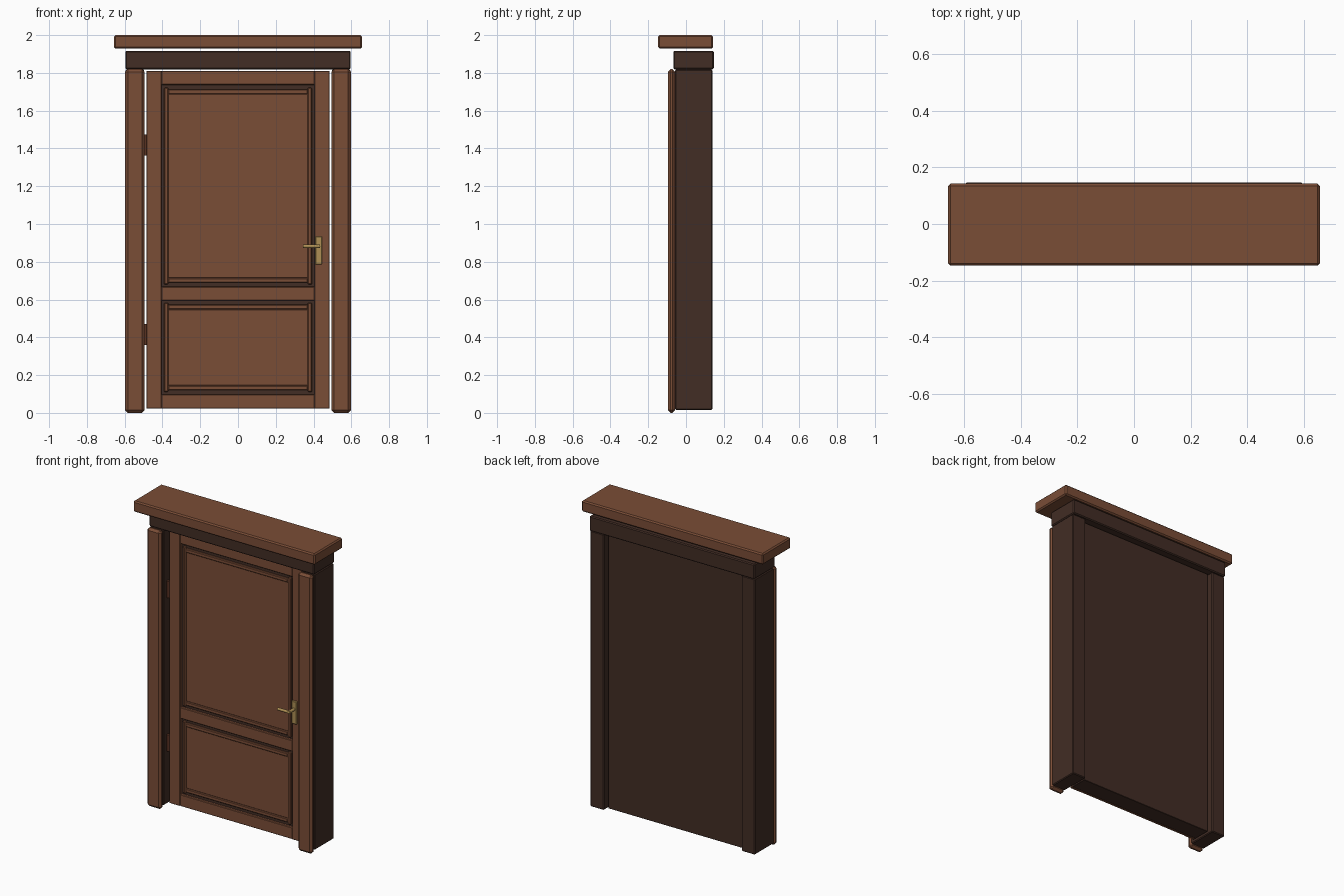
import bpy, bmesh, math
from mathutils import Matrix, Vector

if "Cube" in bpy.data.objects:
    bpy.data.objects.remove(bpy.data.objects["Cube"])


def material(name, rgb):
    m = bpy.data.materials.new(name)
    m.diffuse_color = (*rgb, 1)
    m.use_nodes = True
    m.node_tree.nodes["Principled BSDF"].inputs["Base Color"].default_value = m.diffuse_color
    return m


WOOD = material("warm wood", (0.195, 0.074, 0.037))
DARK = material("dark wood", (0.054, 0.026, 0.018))
BRASS = material("brass", (0.43, 0.28, 0.09))
HINGE = material("rust brown metal", (0.11, 0.035, 0.018))


def finish(bm, name, mat):
    me = bpy.data.meshes.new(name)
    bm.to_mesh(me)
    bm.free()
    me.materials.append(mat)
    ob = bpy.data.objects.new(name, me)
    bpy.context.collection.objects.link(ob)
    return ob


def box(name, x, y, z, mat, bevel=0.003):
    """Chamfered box from (min, max) ranges on each axis."""
    bm = bmesh.new()
    bmesh.ops.create_cube(bm, size=1)
    for v in bm.verts:
        v.co = Vector([(r[0] + r[1]) / 2 + c * (r[1] - r[0])
                       for r, c in zip((x, y, z), v.co)])
    if bevel:
        bmesh.ops.bevel(bm, geom=bm.edges[:], offset=bevel, segments=1,
                        affect='EDGES', clamp_overlap=True)
    return finish(bm, name, mat)


def rod(name, centre, radius, length, axis, mat, sides=12):
    bm = bmesh.new()
    turn = {'X': Matrix.Rotation(math.pi / 2, 4, 'Y'),
            'Y': Matrix.Rotation(math.pi / 2, 4, 'X'),
            'Z': Matrix.Identity(4)}[axis]
    bmesh.ops.create_cone(bm, cap_ends=True, segments=sides, radius1=radius,
                          radius2=radius, depth=length,
                          matrix=Matrix.Translation(centre) @ turn)
    for f in bm.faces:
        f.smooth = len(f.verts) == 4
    for e in bm.edges:
        e.smooth = e.calc_face_angle(0) < 1
    return finish(bm, name, mat)


# Head of the frame
box("cornice", (-0.656, 0.656), (-0.147, 0.143), (1.928, 2.0), WOOD, 0.008)
box("lintel", (-0.596, 0.596), (-0.067, 0.147), (1.819, 1.917), DARK, 0.006)

# Jambs with casing boards in front
for side, s in (("left", -1), ("right", 1)):
    x = sorted((s * 0.497, s * 0.595))
    box(side + "_jamb", x, (-0.057, 0.139), (0.016, 1.818), DARK, 0.005)
    x = sorted((s * 0.495, s * 0.597))
    box(side + "_casing", x, (-0.095, -0.057), (0.0, 1.82), WOOD, 0.014)

# Door leaf: dark core with wooden stiles and rails on its front
FRONT, CORE = -0.02, 0.0
box("door_core", (-0.484, 0.484), (CORE, 0.112), (0.022, 1.81), DARK, 0.002)
for side, s in (("left", -1), ("right", 1)):
    x = sorted((s * 0.405, s * 0.484))
    box(side + "_stile", x, (FRONT, CORE + 0.002), (0.022, 1.81), WOOD)
for name, z in (("bottom", (0.022, 0.098)), ("middle", (0.595, 0.668)),
                ("top", (1.737, 1.81))):
    box(name + "_rail", (-0.405, 0.405), (FRONT + 0.002, CORE + 0.002), z, WOOD)

# Panels, each framed by a raised moulding inside a dark groove
for name, z0, z1 in (("lower", 0.12, 0.573), ("upper", 0.689, 1.713)):
    w = 0.025
    box(name + "_panel", (-0.37, 0.37), (-0.008, CORE + 0.002),
        (z0 + w, z1 - w), WOOD, 0.002)
    for side, s in (("left", -1), ("right", 1)):
        x = sorted((s * 0.369, s * 0.391))
        box(f"{name}_{side}_moulding", x, (-0.016, CORE + 0.002),
            (z0 - 0.01, z1 + 0.01), WOOD, 0.005)
    for end, a in (("bottom", z0), ("top", z1 - w)):
        box(f"{name}_{end}_moulding", (-0.37, 0.37), (-0.015, CORE + 0.002),
            (a, a + w), WOOD, 0.004)

# Hinges in the gap beside the left stile
for name, z in (("lower", 0.415), ("upper", 1.418)):
    rod(name + "_hinge", (-0.491, -0.02, z), 0.009, 0.11, 'Z', HINGE)

# Lever handle
box("handle_plate", (0.408, 0.445), (-0.032, FRONT + 0.002), (0.785, 0.935),
    BRASS, 0.004)
rod("handle_neck", (0.426, -0.057, 0.882), 0.010, 0.06, 'Y', BRASS)
rod("handle_lever", (0.389, -0.08, 0.882), 0.009, 0.088, 'X', BRASS)
